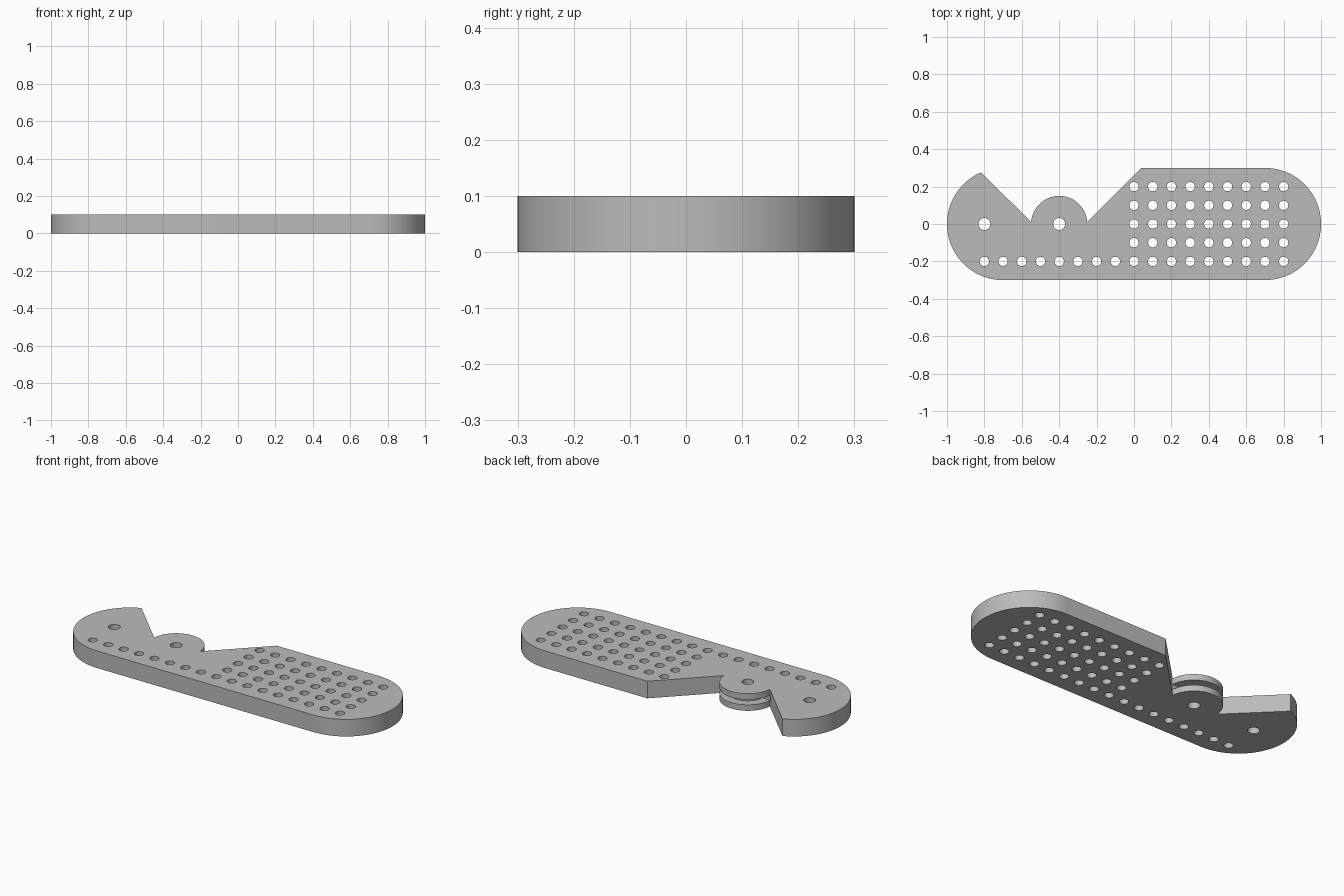
import bpy
import bmesh
from math import cos, sin, radians, pi

if "Cube" in bpy.data.objects:
    bpy.data.objects.remove(bpy.data.objects["Cube"])

THICK, END_R, END_X = 0.1, 0.3, 0.7
DISC_X, DISC_R, HUB_R = -0.4, 0.15, 0.1
GROOVE_LOW, GROOVE_HIGH = 0.035, 0.065

grey = bpy.data.materials.new("light grey")
grey.use_nodes = True
colour = (0.5, 0.5, 0.5, 1)
grey.diffuse_color = colour
grey.node_tree.nodes["Principled BSDF"].inputs["Base Color"].default_value = colour


def arc(cx, r, start, end, steps):
    """Points on an arc centred on the x axis, angles in degrees."""
    angles = [radians(start + (end - start) * i / steps) for i in range(steps + 1)]
    return [(cx + r * cos(a), r * sin(a)) for a in angles]


def add_prism(bm, points, low, high):
    """Closed prism over a counter-clockwise outline."""
    bottom = [bm.verts.new((x, y, low)) for x, y in points]
    top = [bm.verts.new((x, y, high)) for x, y in points]
    bm.faces.new(bottom[::-1])
    bm.faces.new(top)
    n = len(points)
    for i in range(n):
        j = (i + 1) % n
        bm.faces.new((bottom[i], bottom[j], top[j], top[i]))


def make_object(name, bm):
    mesh = bpy.data.meshes.new(name)
    bm.to_mesh(mesh)
    bm.free()
    obj = bpy.data.objects.new(name, mesh)
    bpy.context.collection.objects.link(obj)
    mesh.materials.append(grey)
    return obj


def cut(target, cutter):
    mod = target.modifiers.new("cut", "BOOLEAN")
    mod.operation, mod.solver, mod.object = "DIFFERENCE", "EXACT", cutter
    bpy.context.view_layer.objects.active = target
    bpy.ops.object.modifier_apply(modifier=mod.name)
    bpy.data.objects.remove(cutter)


# Plate outline: rounded ends, V notch with a half disc standing in it
outline = arc(END_X, END_R, -90, 90, 48)
outline += [(0.04, END_R)]
outline += arc(DISC_X, DISC_R, 4, 176, 48)
outline += arc(-END_X, END_R, 113, 270, 42)
bm = bmesh.new()
add_prism(bm, outline, 0, THICK)
plate = make_object("plate", bm)

# Groove around the exposed rim of the disc
bm = bmesh.new()
ring = arc(DISC_X, DISC_R + 0.01, 4, 176, 48) + arc(DISC_X, HUB_R, 176, 4, 48)
add_prism(bm, ring, GROOVE_LOW, GROOVE_HIGH)
cut(plate, make_object("groove_cutter", bm))

# Grid of small holes, one long row, and two larger pivot holes
holes = [(i / 10, j / 10, 0.025) for i in range(9) for j in range(-2, 3)]
holes += [(i / 10, -0.2, 0.025) for i in range(-8, 0)]
holes += [(-0.8, 0, 0.032), (DISC_X, 0, 0.032)]
bm = bmesh.new()
for hx, hy, r in holes:
    circle = [(hx + r * cos(2 * pi * k / 24), hy + r * sin(2 * pi * k / 24)) for k in range(24)]
    add_prism(bm, circle, -0.05, THICK + 0.05)
cut(plate, make_object("hole_cutter", bm))

# Smooth curved walls, keep the rims crisp
bpy.ops.object.select_all(action="DESELECT")
plate.select_set(True)
bpy.context.view_layer.objects.active = plate
bpy.ops.object.shade_smooth_by_angle(angle=radians(30))
